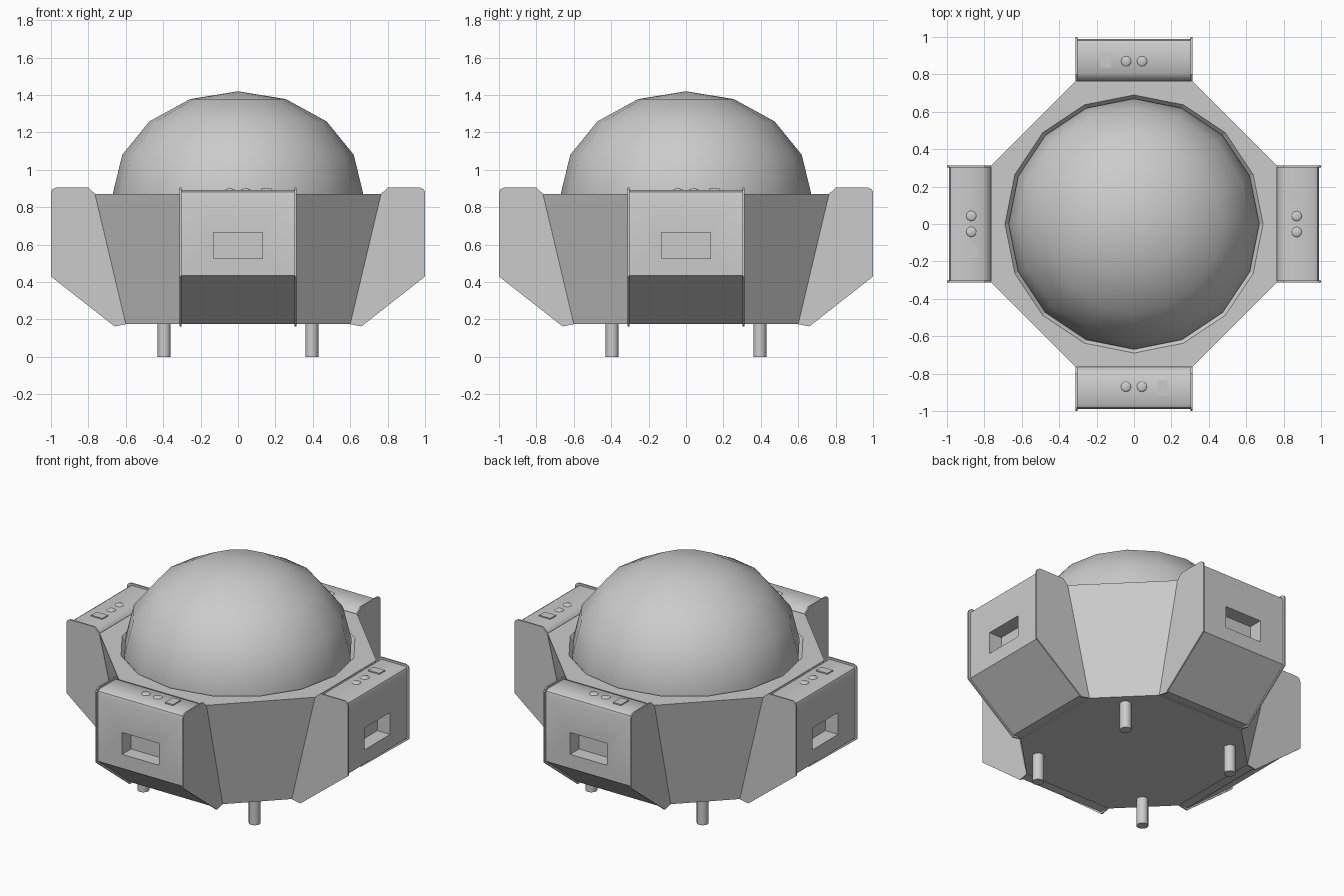
import bpy, bmesh, math
from mathutils import Matrix, Vector

cube = bpy.data.objects.get("Cube")
if cube:
    bpy.data.objects.remove(cube, do_unlink=True)

grey = bpy.data.materials.new("light grey")
grey.use_nodes = True
COLOUR = (0.6, 0.6, 0.6, 1)
grey.diffuse_color = COLOUR
grey.node_tree.nodes["Principled BSDF"].inputs["Base Color"].default_value = COLOUR


def add(name, bm, smooth=None, quarter=0):
    """Turn a bmesh into an object, turned by quarter turns about z."""
    bmesh.ops.recalc_face_normals(bm, faces=bm.faces)
    bm.transform(Matrix.Rotation(quarter * math.pi / 2, 4, "Z"))
    mesh = bpy.data.meshes.new(name)
    bm.to_mesh(mesh)
    bm.free()
    mesh.materials.append(grey)
    obj = bpy.data.objects.new(name, mesh)
    bpy.context.collection.objects.link(obj)
    if smooth:
        bpy.ops.object.select_all(action="DESELECT")
        obj.select_set(True)
        bpy.context.view_layer.objects.active = obj
        bpy.ops.object.shade_smooth_by_angle(angle=math.radians(smooth))
    return obj


def ring(bm, points, z):
    return [bm.verts.new((x, y, z)) for x, y in points]


def bridge(bm, a, b):
    n = len(a)
    return [bm.faces.new((a[i], a[(i + 1) % n], b[(i + 1) % n], b[i])) for i in range(n)]


def circle(r, n=16):
    return [(r * math.cos(math.tau * i / n), r * math.sin(math.tau * i / n)) for i in range(n)]


def octagon(r, half=0.31):
    pts = []
    for q in range(4):
        turn = Matrix.Rotation(q * math.pi / 2, 2)
        pts += [turn @ Vector((r, -half)), turn @ Vector((r, half))]
    return pts


def prism(profile, x0, x1):
    """Extrude a (distance out, height) profile along x, facing -y."""
    bm = bmesh.new()
    a = [bm.verts.new((x0, -r, z)) for r, z in profile]
    b = [bm.verts.new((x1, -r, z)) for r, z in profile]
    sides = bridge(bm, a, b)
    bm.faces.new(a)
    bm.faces.new(b)
    return bm, sides


# Tapered eight-sided hull with a chamfered round seat for the dome
TOP, BASE = 0.872, 0.175
bm = bmesh.new()
low = ring(bm, octagon(0.6), BASE)
high = ring(bm, octagon(0.765), TOP)
rim = ring(bm, circle(0.69), TOP)
seat = ring(bm, circle(0.668), 0.845)
bm.faces.new(low)
bridge(bm, low, high)
bridge(bm, rim, seat)
for i in range(8):
    # the octagon corners straddle every second seat corner
    j = 2 * i
    prev = rim[j - 1]
    bm.faces.new((high[i], rim[j], prev))
    bm.faces.new((high[i], rim[(j + 1) % 16], rim[j]))
    bm.faces.new((high[i], high[(i + 1) % 8], rim[(j + 1) % 16]))
add("hull", bm)

# Faceted-outline dome
bm = bmesh.new()
layers = [ring(bm, circle(0.668), 0.845)]
for k in range(4):
    a = k * math.pi / 8
    layers.append(ring(bm, circle(0.67 * math.cos(a)), 0.87 + 0.55 * math.sin(a)))
for lower, upper in zip(layers, layers[1:]):
    bridge(bm, lower, upper)
apex = bm.verts.new((0, 0, 1.42))
for i in range(16):
    bm.faces.new((layers[-1][i], layers[-1][(i + 1) % 16], apex))
add("dome", bm, 40)

# Four pods, each with two rim plates, a window recess and top controls
PLATE = [(0.6, 0.175), (0.66, 0.163), (1, 0.43), (1, 0.88), (0.993, 0.895),
         (0.975, 0.905), (0.8, 0.905), (0.765, 0.872)]
CORE = [(0.6, 0.18), (0.66, 0.176), (0.988, 0.435), (0.988, 0.865), (0.982, 0.882),
        (0.965, 0.892), (0.805, 0.892), (0.77, 0.865)]
for q, side in enumerate(("front", "left", "back", "right")):
    bm, sides = prism(CORE, -0.304, 0.304)
    window = sides[2]
    bmesh.ops.inset_individual(bm, faces=[window], thickness=0.05)
    for v in window.verts:
        v.co.x = math.copysign(0.13, v.co.x)
        v.co.z = 0.665 if v.co.z > 0.6 else 0.525
    out = bmesh.ops.extrude_discrete_faces(bm, faces=[window])
    bmesh.ops.translate(bm, verts=out["faces"][0].verts, vec=(0, 0.09, 0))
    add(side + "_pod", bm, 40, q)

    for label, sx in (("right", -1), ("left", 1)):
        bm, _ = prism(PLATE, sx * 0.303, sx * 0.312)
        add(f"{side}_pod_{label}_rim", bm, None, q)

    for n, x in enumerate((-0.043, 0.042)):
        bm = bmesh.new()
        bmesh.ops.create_uvsphere(bm, u_segments=16, v_segments=8, radius=0.027)
        bm.transform(Matrix.Translation((x, -0.87, 0.892)) @ Matrix.Diagonal((1, 1, 0.3, 1)))
        add(f"{side}_button_{n + 1}", bm, 60, q)

    bm = bmesh.new()
    bmesh.ops.create_cube(bm, size=1)
    bm.transform(Matrix.Translation((0.152, -0.876, 0.892)) @ Matrix.Diagonal((0.056, 0.08, 0.014, 1)))
    add(side + "_key", bm, None, q)

    # Leg at the corner beside this pod
    bm = bmesh.new()
    bmesh.ops.create_cone(bm, cap_ends=True, segments=12, radius1=0.035, radius2=0.035, depth=0.2)
    bm.transform(Matrix.Translation((0.395, -0.395, 0.1)))
    add(side + "_leg", bm, 40, q)
